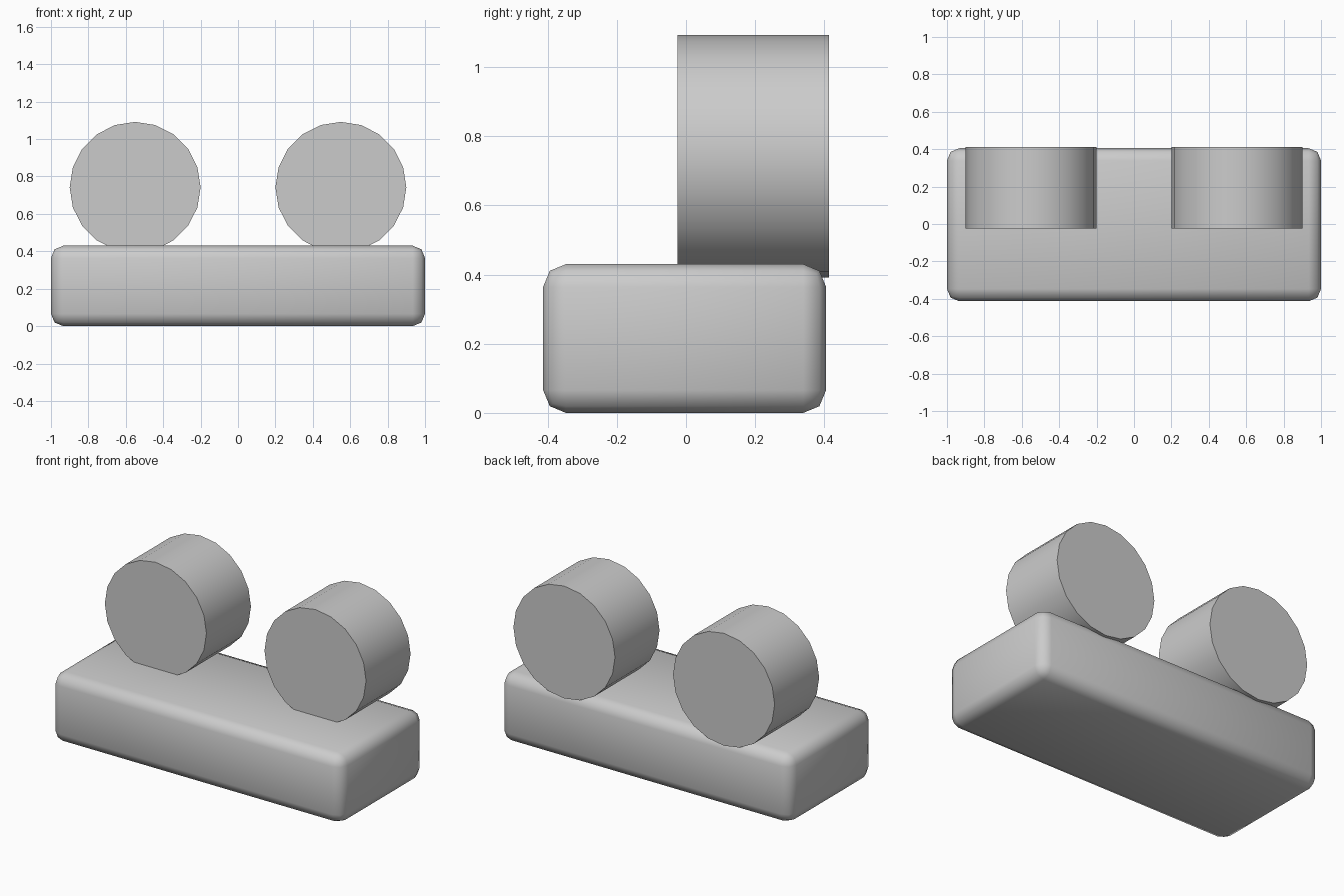
import bpy
import math

cube = bpy.data.objects.get("Cube")
if cube:
    bpy.data.objects.remove(cube, do_unlink=True)

# One plain grey for everything
grey = bpy.data.materials.new("plain_grey")
grey.use_nodes = True
colour = (0.6, 0.6, 0.6, 1)
grey.diffuse_color = colour
grey.node_tree.nodes["Principled BSDF"].inputs["Base Color"].default_value = colour


def finish(obj, name, angle):
    obj.name = name
    obj.data.materials.append(grey)
    bpy.ops.object.shade_smooth_by_angle(angle=math.radians(angle))


# Rounded block base
bpy.ops.mesh.primitive_cube_add(size=1, location=(0, -0.004, 0.215))
base = bpy.context.object
base.scale = (2, 0.818, 0.43)
bpy.ops.object.transform_apply(location=False, rotation=False, scale=True)
bevel = base.modifiers.new("rounded_edges", "BEVEL")
bevel.width = 0.066
bevel.segments = 2
bevel.limit_method = "NONE"
bpy.ops.object.modifier_apply(modifier="rounded_edges")
finish(base, "base_block", 60)

# Two drums lying front to back, sunk slightly into the base
for name, side in (("left_drum", 1), ("right_drum", -1)):
    bpy.ops.mesh.primitive_cylinder_add(
        vertices=20, radius=0.35, depth=0.438,
        location=(side * 0.55, 0.194, 0.742), rotation=(math.pi / 2, 0, 0))
    finish(bpy.context.object, name, 40)
